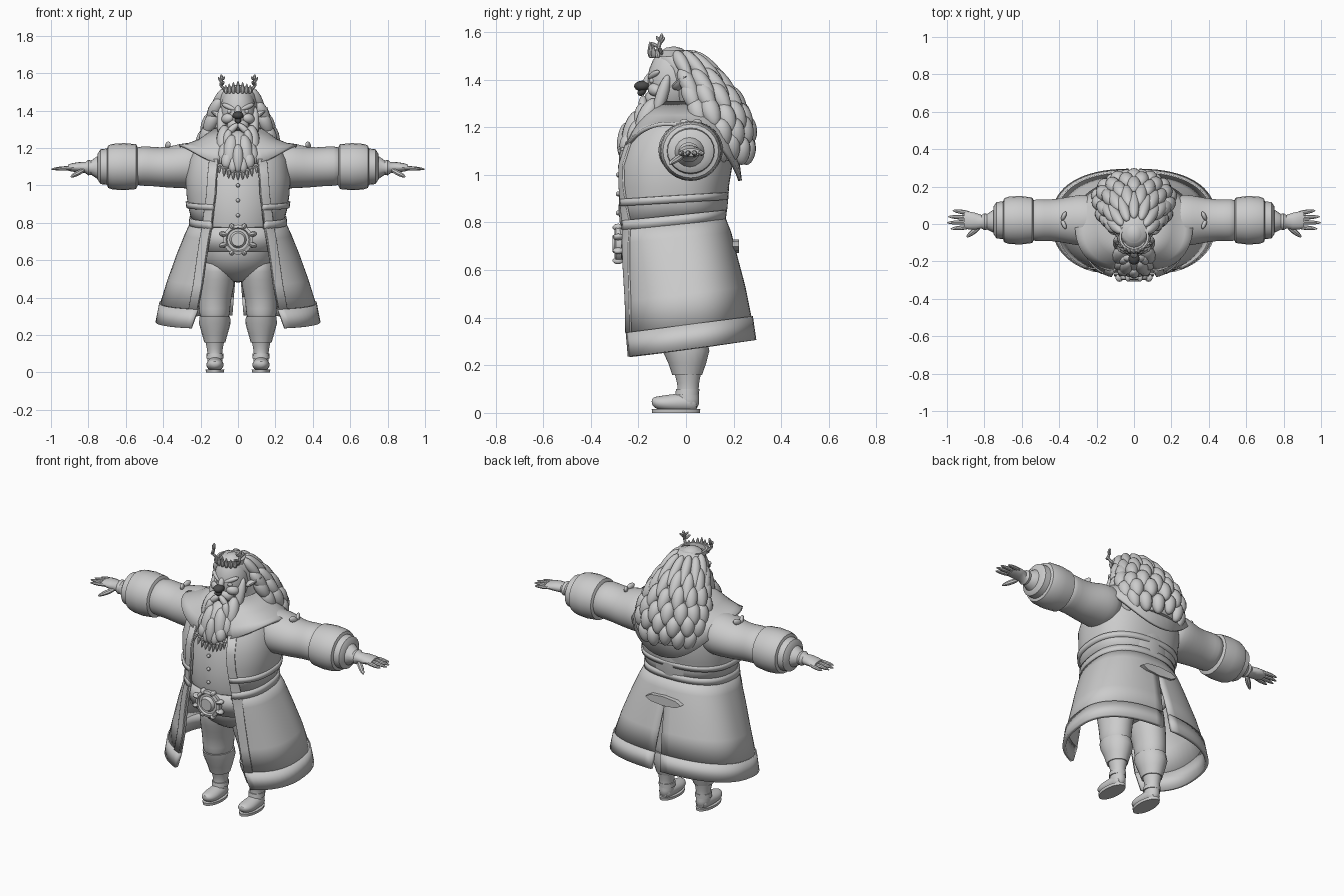
import bpy, bmesh, math, random
from mathutils import Vector, Matrix
random.seed(4)

def material(name, v):
    m = bpy.data.materials.new(name)
    m.diffuse_color = (v, v, v, 1)
    return m
GREY, DARK = material("light_grey", 0.6), material("dark_grey", 0.07)

def finish(name, bm, mat=GREY, mirror=False, sub=0, thick=0, recalc=True, angle=40):
    if recalc:
        bmesh.ops.recalc_face_normals(bm, faces=bm.faces)
    me = bpy.data.meshes.new(name)
    bm.to_mesh(me)
    bm.free()
    ob = bpy.data.objects.new(name, me)
    bpy.context.collection.objects.link(ob)
    me.materials.append(mat)
    bpy.context.view_layer.objects.active = ob
    ob.select_set(True)
    bpy.ops.object.shade_smooth_by_angle(angle=math.radians(angle))
    ob.select_set(False)
    if mirror:
        ob.modifiers.new("mirror", 'MIRROR')
    if thick:
        s = ob.modifiers.new("thickness", 'SOLIDIFY')
        s.thickness, s.offset = thick, -1
    if sub:
        s = ob.modifiers.new("smooth", 'SUBSURF')
        s.levels = s.render_levels = sub
    return ob

def loft(bm, rings, axis='z', n=16):
    """Closed skin through ellipses (x, y, z, r1, r2) lying across an axis."""
    rows = []
    for x, y, z, r1, r2 in rings:
        row = []
        for i in range(n):
            a = 2 * math.pi * i / n
            c, s = r1 * math.cos(a), r2 * math.sin(a)
            row.append(bm.verts.new({'z': (x + c, y + s, z), 'x': (x, y + c, z + s),
                                     'y': (x + c, y, z + s)}[axis]))
        rows.append(row)
    for p, q in zip(rows, rows[1:]):
        for i in range(n):
            bm.faces.new((p[i], p[(i + 1) % n], q[(i + 1) % n], q[i]))
    bm.faces.new(rows[0])
    bm.faces.new(rows[-1])

def blob(bm, a, b, w, d=None, taper=0.0, seg=14):
    """Ellipsoid lock from a to b, thinner towards b."""
    a, b = Vector(a), Vector(b)
    h = (b - a).length / 2
    m = Matrix.Translation((a + b) / 2) @ (b - a).to_track_quat('Z', 'Y').to_matrix().to_4x4()
    vs = bmesh.ops.create_uvsphere(bm, u_segments=seg, v_segments=10, radius=1)['verts']
    for v in vs:
        k = 1 - taper * v.co.z
        v.co = m @ Vector((v.co.x * w * k, v.co.y * (d or w) * k, v.co.z * h))

P = 2.4
def spow(v, e):
    return math.copysign(abs(v) ** e, v)

def sheet(bm, rings, grow=0.0, strip=0, n=28):
    """Garment wall. Ring: z, tilt, side lift, cy, rx, front ry, back ry, front gap, back gap."""
    for sx in (1, -1):
        rows = []
        for z, tilt, lift, cy, rx, rf, rb, xo, xs in rings:
            t0 = math.asin((xo / rx) ** (P / 2))
            t1 = math.pi - math.asin((xs / rx) ** (P / 2))
            if strip:
                t1 = math.asin(((xo + strip) / rx) ** (P / 2))
            row = []
            for i in range(n + 1):
                t = t0 + (t1 - t0) * i / n
                s, c = spow(math.sin(t), 2 / P), spow(math.cos(t), 2 / P)
                y = cy - ((rf if c > 0 else rb) + grow) * c
                row.append(bm.verts.new((sx * (rx + grow) * s, y, z + tilt * y + lift * s * s)))
            rows.append(row)
        for p, q in zip(rows, rows[1:]):
            for i in range(n):
                f = (p[i], q[i], q[i + 1], p[i + 1])
                bm.faces.new(f if sx > 0 else f[::-1])
    bmesh.ops.remove_doubles(bm, verts=bm.verts, dist=0.0005)

def garment(name, rings, grow=0.0, strip=0, thick=0.012):
    bm = bmesh.new()
    sheet(bm, rings, grow, strip)
    finish(name, bm, thick=thick, recalc=False)

# Coat: upper body, flared skirt, hem, waist bands, front trim, shoulder mantle
upper = [(1.29, 0, 0, 0, .12, .12, .11, .05, 0), (1.22, 0, 0, -.01, .22, .19, .17, .08, 0),
         (1.14, 0, 0, -.02, .265, .235, .205, .105, 0), (1.04, 0, 0, -.04, .28, .25, .235, .115, 0),
         (.95, 0, 0, -.05, .275, .24, .23, .12, 0), (.88, 0, 0, -.05, .265, .24, .215, .13, 0),
         (.81, .08, 0, -.05, .247, .24, .21, .14, 0)]
skirt = [(.82, .1, 0, -.05, .25, .24, .21, .14, 0), (.74, .1, 0, -.03, .285, .26, .22, .155, 0),
         (.64, .1, 0, -.01, .325, .275, .225, .17, .001), (.5, .12, 0, .01, .375, .285, .24, .19, .012),
         (.37, .13, 0, .02, .415, .295, .255, .215, .022)]
hem = [skirt[-1], (.268, .13, 0, .02, .435, .295, .27, .25, .03)]
garment("coat_body", upper)
garment("coat_skirt", skirt)
garment("coat_hem", hem, grow=.006, thick=.02)
garment("coat_front_trim", upper[2:] + skirt[1:], grow=.008, strip=.045)
garment("upper_waist_band", [(.915, .06, 0, -.05, .27, .24, .22, .13, 0), (.885, .06, 0, -.05, .266, .24, .215, .13, 0)], .01, thick=.02)
garment("lower_waist_band", [(.835, .1, 0, -.05, .252, .24, .213, .14, 0), (.795, .1, 0, -.05, .255, .24, .21, .14, 0)], .008, thick=.02)
garment("shoulder_mantle", [(1.31, 0, 0, .01, .12, .13, .12, .05, 0), (1.25, 0, 0, 0, .205, .19, .17, .07, 0),
        (1.15, -.1, .07, 0, .275, .235, .215, .09, 0), (1.035, -.25, .175, 0, .315, .265, .235, .105, 0)], thick=.016)
# Back tab of the coat
bm = bmesh.new()
loft(bm, [(0, .195, .7, .12, .028), (0, .222, .7, .12, .028)], 'y', 8)
finish("back_tab", bm)

# Vest, belly and trousers
bm = bmesh.new()
loft(bm, [(0, 0, 1.28, .09, .09), (0, -.02, 1.2, .18, .18), (0, -.035, 1.08, .24, .225), (0, -.05, .95, .25, .232),
          (0, -.055, .85, .24, .232), (0, -.06, .76, .225, .215), (0, -.06, .7, .215, .2)], n=32)
finish("vest", bm, sub=1)
bm = bmesh.new()
loft(bm, [(0, -.06, .74, .2, .195), (0, -.06, .65, .2, .185), (0, -.05, .57, .185, .165),
          (0, -.03, .51, .12, .11), (0, -.02, .48, .04, .05)], n=24)
finish("trousers_seat", bm, sub=1)
bm = bmesh.new()
loft(bm, [(.1, -.04, .62, .09, .13), (.107, -.035, .54, .098, .13), (.115, -.02, .45, .095, .115),
          (.125, -.01, .37, .085, .1), (.125, -.01, .31, .085, .098), (.125, -.01, .26, .065, .08)])
finish("trouser_legs", bm, mirror=True, sub=1)

# Boots with cuffs, toes, soles and straps
bm = bmesh.new()
loft(bm, [(.124, -.005, .29, .068, .085), (.124, .005, .2, .06, .068), (.124, .008, .15, .048, .052),
          (.124, .01, .1, .038, .042), (.123, .005, .06, .042, .052), (.123, .005, .012, .043, .054)])
loft(bm, [(.123, .05, .035, .03, .03), (.123, .02, .045, .042, .042), (.123, -.04, .042, .046, .04),
          (.123, -.09, .04, .048, .034), (.123, -.13, .043, .036, .026), (.123, -.145, .048, .015, .012)], 'y')
finish("boots", bm, mirror=True, sub=1)
bm = bmesh.new()
loft(bm, [(.124, -.01, .3, .082, .1), (.124, 0, .26, .084, .098), (.124, .005, .21, .07, .08), (.124, .005, .16, .056, .063)])
finish("boot_cuffs", bm, mirror=True)
bm = bmesh.new()
loft(bm, [(.123, -.042, 0, .048, .1), (.123, -.042, .016, .05, .102)], n=20)
loft(bm, [(.123, .005, .075, .046, .05), (.123, .007, .1, .045, .049)])
finish("boot_soles_and_straps", bm, mirror=True)

# Sleeves, padded cuffs and shoulder bows
bm = bmesh.new()
loft(bm, [(.17, .02, 1.11, .12, .115), (.25, .02, 1.105, .14, .125), (.31, .02, 1.105, .135, .12), (.38, .02, 1.095, .12, .108),
          (.45, .02, 1.1, .11, .105), (.51, .02, 1.105, .115, .108), (.57, .02, 1.1, .11, .1)], 'x', 24)
finish("sleeves", bm, mirror=True, sub=1)
bm = bmesh.new()
loft(bm, [(.535, .02, 1.1, .105, .1), (.545, .02, 1.1, .122, .12), (.61, .02, 1.1, .13, .126), (.67, .02, 1.1, .126, .122),
          (.695, .02, 1.1, .117, .113), (.7, .02, 1.1, .1, .097), (.735, .02, 1.1, .098, .093), (.75, .02, 1.1, .075, .07)], 'x', 24)
finish("padded_cuffs", bm, mirror=True)
bm = bmesh.new()
for dy in (-.045, .045):
    blob(bm, (.385, .02, 1.205), (.365, .02 + dy, 1.225), .012, .018)
finish("shoulder_bows", bm, mirror=True)

# Gloves
bm = bmesh.new()
loft(bm, [(.73, .015, 1.095, .066, .066), (.75, .015, 1.095, .062, .062), (.785, .012, 1.095, .042, .038), (.8, .012, 1.095, .045, .042), (.815, .012, 1.095, .036, .03),
          (.85, .015, 1.097, .045, .027), (.89, .02, 1.096, .048, .022), (.91, .02, 1.095, .042, .016)], 'x')
for i in range(4):
    y, tip = -.015 + .024 * i, (.98, 1.0, .995, .97)[i]
    blob(bm, (.87, y, 1.095), (tip, y * 1.35 - .005, 1.087), .012, .011, .15, 8)
blob(bm, (.82, -.01, 1.085), (.895, -.07, 1.045), .015, .014, .15, 8)
finish("gloves", bm, mirror=True)

# Belt with round ornate buckle and vest buttons
garment("belt", [(.775, 0, 0, -.055, .235, .222, .2, 0, 0), (.645, 0, 0, -.055, .225, .212, .19, 0, 0)], .004, thick=.015)
bm = bmesh.new()
loft(bm, [(0, -.27, .71, .08, .08), (0, -.295, .71, .08, .08), (0, -.3, .71, .064, .064),
          (0, -.29, .71, .058, .058), (0, -.29, .71, .045, .045), (0, -.308, .71, .035, .035)], 'y', 24)
for i in range(8):
    a = math.pi / 8 + i * math.pi / 4
    x, z = math.cos(a), math.sin(a)
    blob(bm, (x * .06, -.285, .71 + z * .06), (x * .108, -.285, .71 + z * .09), .024, .014, 0, 8)
finish("belt_buckle", bm)
bm = bmesh.new()
for z in (.84, .92, 1.0):
    blob(bm, (0, -.27, z), (0, -.295, z), .011, seg=8)
finish("vest_buttons", bm)

# Necklace of hanging teeth
bm = bmesh.new()
for i in range(-4, 5):
    x, z = i * .024, 1.05 + .0022 * i * i
    blob(bm, (x, -.262, z + .025), (x * 1.05, -.28, z - .022), .009, taper=.4, seg=8)
    blob(bm, (x - .014, -.266, z + .022), (x + .014, -.266, z + .022), .009, seg=8)
finish("necklace", bm)

# Head, brows, cheeks, eyes and pointed ears
bm = bmesh.new()
blob(bm, (0, -.05, 1.54), (0, -.06, 1.25), .095, .107, seg=24)
blob(bm, (0, -.13, 1.36), (0, -.13, 1.28), .06, .045)
for s in (-1, 1):
    blob(bm, (s * .015, -.157, 1.405), (s * .085, -.115, 1.435), .015, .014)
    blob(bm, (s * .025, -.15, 1.365), (s * .085, -.11, 1.35), .028, .028)
    blob(bm, (s * .03, -.145, 1.395), (s * .06, -.14, 1.395), .012)
    blob(bm, (s * .08, -.04, 1.36), (s * .16, .0, 1.415), .028, .014, .6)
blob(bm, (0, -.145, 1.43), (0, -.18, 1.355), .018)
finish("head", bm)
bm = bmesh.new()
blob(bm, (0, -.15, 1.375), (0, -.218, 1.372), .03, .022)
blob(bm, (0, -.17, 1.365), (0, -.2, 1.335), .018, .016)
blob(bm, (-.025, -.172, 1.305), (.025, -.172, 1.305), .012)
finish("nose_and_mouth", bm, DARK)

# Moustache and curled beard
bm = bmesh.new()
for s in (-1, 1):
    blob(bm, (0, -.178, 1.33), (s * .06, -.185, 1.275), .018)
    blob(bm, (s * .045, -.185, 1.3), (s * .07, -.205, 1.2), .022, taper=.2)
    blob(bm, (s * .09, -.075, 1.42), (s * .085, -.13, 1.24), .026)
    blob(bm, (s * .07, -.13, 1.32), (s * .085, -.2, 1.17), .038)
    blob(bm, (s * .06, -.2, 1.23), (s * .09, -.225, 1.11), .034)
    blob(bm, (s * .03, -.2, 1.27), (s * .05, -.25, 1.1), .04)
    blob(bm, (s * .015, -.22, 1.18), (s * .03, -.27, 1.07), .032)
    blob(bm, (s * .05, -.23, 1.18), (s * .065, -.26, 1.09), .032)
blob(bm, (0, -.15, 1.29), (0, -.235, 1.1), .07, .06)
blob(bm, (0, -.25, 1.22), (0, -.268, 1.07), .03)
finish("beard", bm)

# Long wavy hair: core plus rows of locks. Ring: z, cy, rx, ry
HAIR = [(1.525, -.04, .06, .06), (1.49, -.035, .088, .09), (1.45, .0, .105, .1), (1.38, .05, .135, .115), (1.3, .09, .165, .125),
        (1.22, .12, .195, .13), (1.13, .14, .19, .125), (1.06, .155, .15, .09)]
bm = bmesh.new()
loft(bm, [(0, cy, z, rx, ry) for z, cy, rx, ry in HAIR], n=24)
def hair_point(z, a):
    z = max(1.06, min(1.52, z))
    for (z1, c1, x1, y1), (z2, c2, x2, y2) in zip(HAIR, HAIR[1:]):
        if z >= z2:
            k = (z1 - z) / (z1 - z2)
            return Vector(((x1 + (x2 - x1) * k) * math.sin(a), c1 + (c2 - c1) * k + (y1 + (y2 - y1) * k) * math.cos(a), z))
for z, half, n, span, r in [(1.46, .065, 7, 95, .028), (1.39, .065, 8, 105, .034), (1.32, .06, 9, 112, .037),
                            (1.25, .06, 10, 112, .041), (1.18, .06, 9, 105, .042), (1.115, .06, 8, 90, .038)]:
    for i in range(n):
        a = math.radians(span) * (2 * i / (n - 1) - 1)
        zz = z + random.uniform(-.015, .015)
        low = hair_point(zz - half, a * 1.02)
        low.z = zz - half
        out = Vector((math.sin(a), math.cos(a), 0))
        blob(bm, hair_point(zz + half, a), low + out * .012, r, taper=.15)
finish("hair", bm, angle=60)

# Crown: band, points and antlers
bm = bmesh.new()
loft(bm, [(0, -.068, 1.498, .078, .078), (0, -.068, 1.525, .08, .08), (0, -.068, 1.525, .068, .068), (0, -.068, 1.5, .066, .066)], n=24)
for i in range(-3, 4):
    a = i * .3
    x, y = .08 * math.sin(a), -.068 - .08 * math.cos(a)
    blob(bm, (x, y, 1.49), (x * 1.05, y - .004, 1.56 - .008 * abs(i)), .011, .011, .5, 8)
for s in (-1, 1):
    pts = [(.065, -.1, 1.51), (.095, -.115, 1.535), (.085, -.11, 1.56), (.09, -.1, 1.59)]
    for p, q in zip(pts, pts[1:]):
        blob(bm, (s * p[0], p[1], p[2] - .006), (s * q[0], q[1], q[2] + .004), .009, seg=8)
    blob(bm, (s * .09, -.11, 1.535), (s * .075, -.15, 1.555), .008, seg=8)
    blob(bm, (s * .088, -.11, 1.56), (s * .07, -.125, 1.582), .007, seg=8)
    blob(bm, (s * .088, -.11, 1.55), (s * .106, -.09, 1.578), .007, seg=8)
finish("crown", bm)
